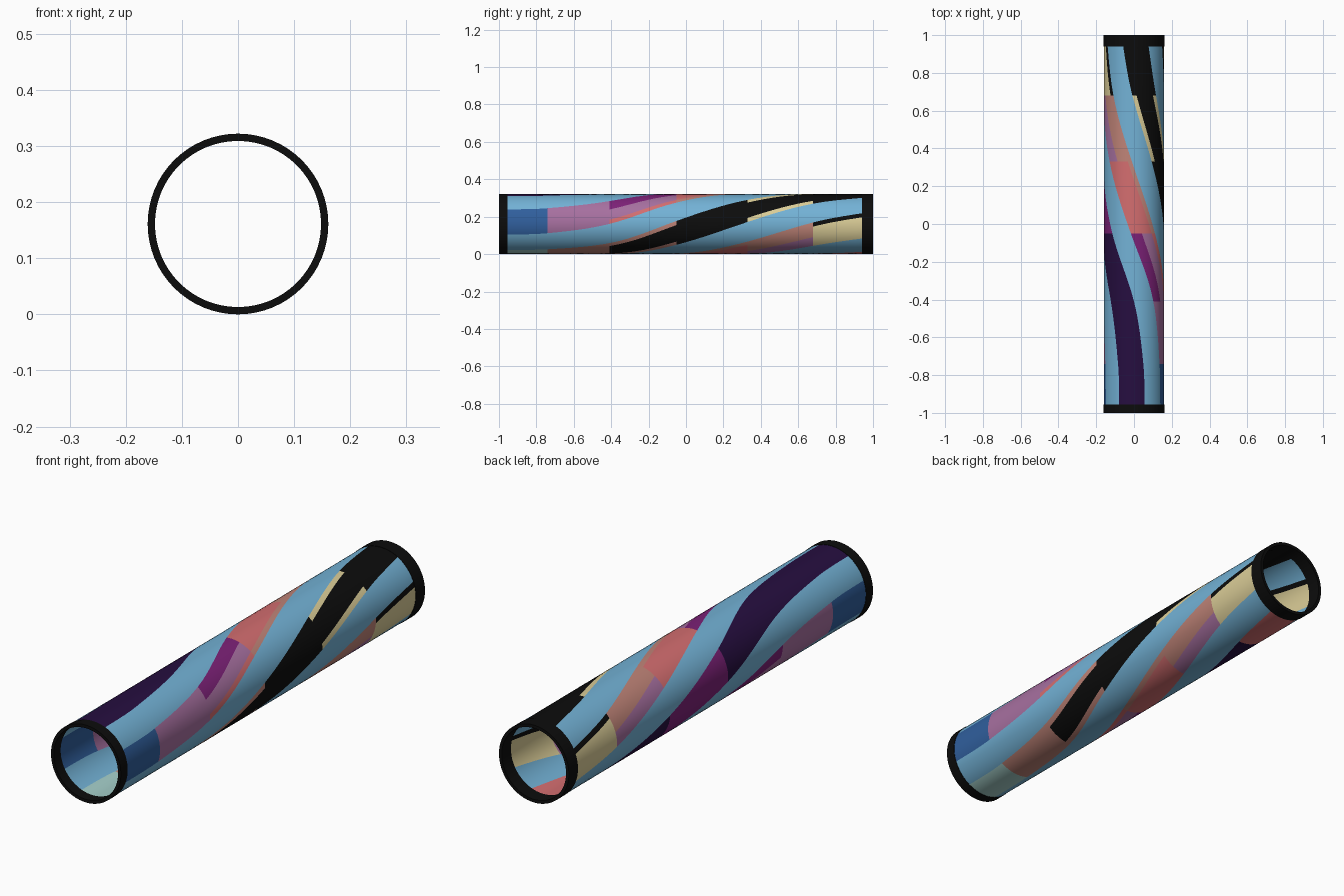
import bpy, bmesh, math

if "Cube" in bpy.data.objects:
    bpy.data.objects.remove(bpy.data.objects["Cube"])

R = 0.161                                  # ring radius, also axis height
WALL_OUT, WALL_IN, RING_IN = 0.1595, 0.150, 0.148
FRONT, BACK = -0.955, 0.94                 # where the painted wall starts and ends

# Flat colours (sRGB values converted to linear)
PALETTE = {
    "light_blue": (115, 178, 214), "dark_blue": (48, 95, 157),
    "mauve": (167, 112, 160), "coral": (212, 110, 112),
    "tan": (192, 132, 120), "cream": (220, 206, 152),
    "magenta": (125, 33, 120), "dark_purple": (38, 14, 64),
    "black": (12, 12, 12), "pale_teal": (165, 207, 202)}
NAMES = list(PALETTE)


def linear(c):
    c /= 255
    return c / 12.92 if c <= 0.04045 else ((c + 0.055) / 1.055) ** 2.4


MATS = []
for name, rgb in PALETTE.items():
    m = bpy.data.materials.new(name)
    m.diffuse_color = (*[linear(c) for c in rgb], 1)
    m.use_nodes = True
    m.node_tree.nodes["Principled BSDF"].inputs["Base Color"].default_value = m.diffuse_color
    MATS.append(m)

# Twist of the stripes along the length: (y, degrees from the top)
TWIST = [(-1, 176), (-0.74, 173), (-0.4, 154), (-0.05, 109),
         (0.33, 61), (0.68, 22), (0.94, 4), (1, 3)]


def slope(i):
    a, b = TWIST[max(i - 1, 0)], TWIST[min(i + 1, len(TWIST) - 1)]
    return (b[1] - a[1]) / (b[0] - a[0])


def twist(y):
    i = max(k for k in range(len(TWIST) - 1) if TWIST[k][0] <= y)
    (y0, a0), (y1, a1) = TWIST[i], TWIST[i + 1]
    h = y1 - y0
    t = (y - y0) / h
    return ((2*t**3 - 3*t**2 + 1) * a0 + (t**3 - 2*t**2 + t) * h * slope(i)
            + (3*t**2 - 2*t**3) * a1 + (t**3 - t**2) * h * slope(i + 1))


# Six painted sections along the length
BREAKS = [FRONT, -0.74, -0.41, -0.05, 0.33, 0.68, BACK]


def side_stripe(sec, d):
    return ["dark_blue", "mauve",
            "magenta" if d < -4 else "coral" if d > 17 else "mauve",
            "tan" if d > 17 else "coral",
            "mauve" if d < -4 else "tan",
            "black" if d > 17 else "cream"][sec]


def black_stripe(sec, d):
    edge = abs(d) > 17
    return ["pale_teal", "tan", "tan" if edge else "black", "black",
            "cream" if edge else "black", "black"][sec]


def purple_stripe(sec, d):
    return ["dark_purple", "dark_purple", "dark_purple", "magenta",
            "dark_purple", "coral"][sec]


# Stripes a quarter turn apart, the fourth mirrors the second
STRIPES = [black_stripe, lambda s, d: side_stripe(s, -d), purple_stripe, side_stripe]


def colour(sec, quarter, d):
    return "light_blue" if abs(d) > 25 else STRIPES[quarter](sec, d)


def finish(bm, name):
    bmesh.ops.recalc_face_normals(bm, faces=bm.faces)
    me = bpy.data.meshes.new(name)
    bm.to_mesh(me)
    bm.free()
    for m in MATS:
        me.materials.append(m)
    ob = bpy.data.objects.new(name, me)
    bpy.context.collection.objects.link(ob)
    bpy.ops.object.select_all(action='DESELECT')
    ob.select_set(True)
    bpy.context.view_layer.objects.active = ob
    bpy.ops.object.shade_smooth_by_angle(angle=math.radians(30))
    return ob


def point(r, deg, y):
    a = math.radians(deg)
    return (r * math.sin(a), y, R + r * math.cos(a))


# Twisted tube wall: columns follow the stripe edges
OFFSETS = [-25, -17, -10.5, -4, 4, 10.5, 17, 25, 33, 41, 49, 57]
COLS = [(q, d) for q in range(4) for d in OFFSETS]
STEPS = 8
rows = [(s, BREAKS[s] + (BREAKS[s + 1] - BREAKS[s]) * k / STEPS)
        for s in range(6) for k in range(STEPS)] + [(5, BACK)]

bm = bmesh.new()
grids = []
for r in (WALL_OUT, WALL_IN):
    grid = [[bm.verts.new(point(r, twist(y) + 90 * q + d, y)) for q, d in COLS]
            for _, y in rows]
    grids.append(grid)
    n = len(COLS)
    for i in range(len(rows) - 1):
        for j, (q, d) in enumerate(COLS):
            k = (j + 1) % n
            f = bm.faces.new((grid[i][j], grid[i][k], grid[i + 1][k], grid[i + 1][j]))
            nxt = COLS[k][1] if COLS[k][1] > d else 65
            f.material_index = NAMES.index(colour(rows[i][0], q, (d + nxt) / 2))
# close the wall at both ends
for i in (0, -1):
    for j in range(n):
        k = (j + 1) % n
        f = bm.faces.new((grids[0][i][j], grids[0][i][k], grids[1][i][k], grids[1][i][j]))
        f.material_index = NAMES.index("black")
finish(bm, "twisted_striped_tube")


# Black end rings
def end_ring(name, y0, y1, sides=64):
    bm = bmesh.new()
    profile = [(R, y0), (R, y1), (RING_IN, y1), (RING_IN, y0)]
    loops = [[bm.verts.new(point(r, 360 * j / sides, y)) for j in range(sides)]
             for r, y in profile]
    for a in range(4):
        p, q = loops[a], loops[(a + 1) % 4]
        for j in range(sides):
            k = (j + 1) % sides
            bm.faces.new((p[j], p[k], q[k], q[j])).material_index = NAMES.index("black")
    finish(bm, name)


end_ring("front_end_ring", -1, FRONT)
end_ring("back_end_ring", BACK, 1)
